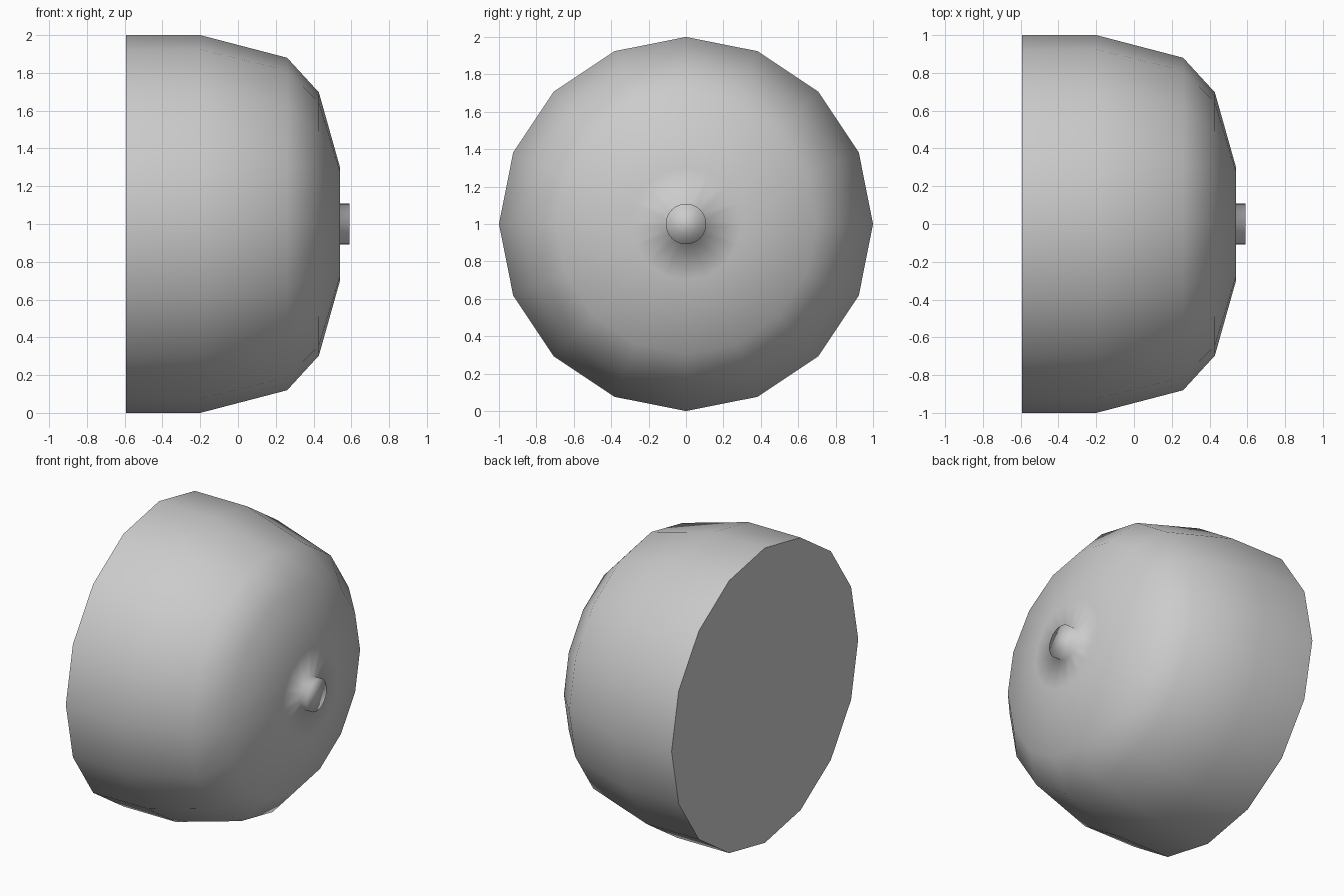
import bpy, bmesh
from math import sin, cos, tau

if "Cube" in bpy.data.objects:
    bpy.data.objects.remove(bpy.data.objects["Cube"])

bm = bmesh.new()


def ring(x, r, n):
    """Circle of n vertices around the x axis, first vertex at the top."""
    return [bm.verts.new((x, r * sin(tau * i / n), 1 + r * cos(tau * i / n)))
            for i in range(n)]


def skin(a, b):
    """Quads between two rings of equal count."""
    n = len(a)
    for i in range(n):
        j = (i + 1) % n
        bm.faces.new((a[i], a[j], b[j], b[i]))


# 16-sided domed shell
profile = [(-0.592, 1.0), (-0.2, 1.0), (0.26, 0.88), (0.428, 0.697), (0.54, 0.3)]
shell = [ring(x, r, 16) for x, r in profile]
for a, b in zip(shell, shell[1:]):
    skin(a, b)

# Flat front face, blending 16 sides into the 32-sided nub
base, tip = ring(0.54, 0.108, 32), ring(0.59, 0.108, 32)
outer = shell[-1]
for i in range(16):
    a, b = outer[i], outer[(i + 1) % 16]
    p, q, s = base[2 * i], base[2 * i + 1], base[(2 * i + 2) % 32]
    for tri in ((a, q, p), (a, b, q), (b, s, q)):
        bm.faces.new(tri)
skin(base, tip)
bm.faces.new(tip)

# Flat back
back = bm.faces.new(shell[0])
bmesh.ops.recalc_face_normals(bm, faces=bm.faces)
for f in bm.faces:
    f.smooth = True
back.smooth = False
for e in back.edges:
    e.smooth = False

mesh = bpy.data.meshes.new("domed_cap")
bm.to_mesh(mesh)
bm.free()
bpy.context.collection.objects.link(bpy.data.objects.new("domed_cap", mesh))
